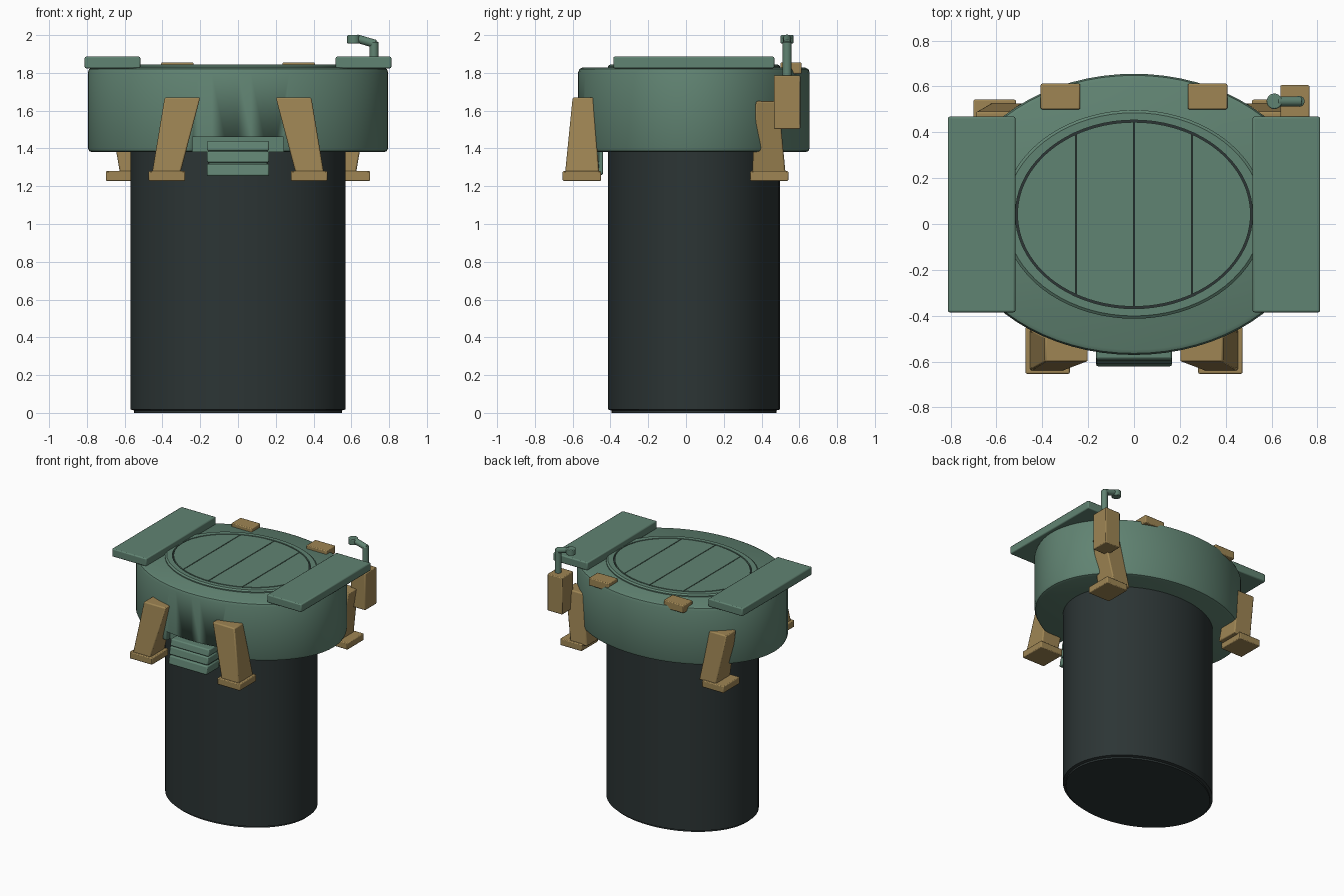
import bpy, bmesh, math
from mathutils import Vector

if "Cube" in bpy.data.objects:
    bpy.data.objects.remove(bpy.data.objects["Cube"])

CY = 0.042  # shared centre line of the oval body


def material(name, col):
    m = bpy.data.materials.new(name)
    m.diffuse_color = (*col, 1)
    m.use_nodes = True
    m.node_tree.nodes["Principled BSDF"].inputs["Base Color"].default_value = m.diffuse_color
    return m


GREEN = material("muted_green", (0.118, 0.227, 0.168))
TAN = material("tan", (0.342, 0.235, 0.088))
DARK = material("charcoal", (0.025, 0.035, 0.035))


def finish(name, bm, mat, bevel=0, smooth=True):
    bmesh.ops.recalc_face_normals(bm, faces=bm.faces[:])
    me = bpy.data.meshes.new(name)
    bm.to_mesh(me)
    bm.free()
    ob = bpy.data.objects.new(name, me)
    bpy.context.collection.objects.link(ob)
    me.materials.append(mat)
    if bevel:
        mod = ob.modifiers.new("soft_edges", 'BEVEL')
        mod.width, mod.segments = bevel, 2
        mod.limit_method, mod.angle_limit = 'ANGLE', math.radians(40)
    if smooth:
        bpy.ops.object.select_all(action='DESELECT')
        ob.select_set(True)
        bpy.context.view_layer.objects.active = ob
        bpy.ops.object.shade_smooth_by_angle(angle=math.radians(35))
    return ob


def oval(name, profile, mat, n=72, closed=False):
    """Oval lathe: profile of (rx, ry, z); open profiles are capped."""
    bm = bmesh.new()
    rings = [[bm.verts.new((rx * math.cos(2 * math.pi * i / n),
                            CY + ry * math.sin(2 * math.pi * i / n), z))
              for i in range(n)] for rx, ry, z in profile]
    pairs = list(zip(rings, rings[1:]))
    if closed:
        pairs.append((rings[-1], rings[0]))
    else:
        bm.faces.new(rings[0])
        bm.faces.new(rings[-1])
    for a, b in pairs:
        for i in range(n):
            j = (i + 1) % n
            bm.faces.new((a[i], a[j], b[j], b[i]))
    return finish(name, bm, mat)


def taper(name, low, high, z0, z1, mat, bevel=0.008):
    """Block between two rectangles (x0, x1, y0, y1) at heights z0 and z1."""
    bm = bmesh.new()
    a, b = [[bm.verts.new(p) for p in ((x0, y0, z), (x1, y0, z), (x1, y1, z), (x0, y1, z))]
            for (x0, x1, y0, y1), z in ((low, z0), (high, z1))]
    bm.faces.new(a)
    bm.faces.new(b)
    for i in range(4):
        j = (i + 1) % 4
        bm.faces.new((a[i], a[j], b[j], b[i]))
    return finish(name, bm, mat, bevel)


def box(name, x0, x1, y0, y1, z0, z1, mat, bevel=0.006):
    return taper(name, (x0, x1, y0, y1), (x0, x1, y0, y1), z0, z1, mat, bevel)


def rod(name, p, q, r, mat, bevel=0):
    p, q = Vector(p), Vector(q)
    bm = bmesh.new()
    bmesh.ops.create_cone(bm, cap_ends=True, segments=20, radius1=r, radius2=r, depth=(q - p).length)
    rot = Vector((0, 0, 1)).rotation_difference(q - p)
    for v in bm.verts:
        v.co = rot @ v.co + (p + q) / 2
    return finish(name, bm, mat, bevel)


def mirrored(rect, s):
    xs = sorted((rect[0] * s, rect[1] * s))
    return (*xs, *rect[2:])


# Dark drum
oval("drum", [(0.55, 0.437, 0), (0.55, 0.437, 0.013), (0.57, 0.456, 0.018), (0.57, 0.456, 1.42)], DARK)

# Wide oval collar with rounded rims, notched at the front
collar = oval("collar", [(0.772, 0.590, 1.38), (0.788, 0.606, 1.386), (0.795, 0.613, 1.402),
                         (0.795, 0.613, 1.802), (0.788, 0.606, 1.820), (0.772, 0.590, 1.828)], GREEN)
cutter = box("notch_cutter", -0.24, 0.24, -0.8, -0.49, 1.3, 1.46, GREEN, 0)
cutter.hide_render = True
cutter.hide_set(True)
cut = collar.modifiers.new("notch", 'BOOLEAN')
cut.operation, cut.object, cut.solver = 'DIFFERENCE', cutter, 'EXACT'

# Raised ring and the dark groove floor inside it
oval("hatch_ring", [(0.572, 0.455, 1.82), (0.572, 0.455, 1.836), (0.560, 0.443, 1.845),
                    (0.517, 0.411, 1.845), (0.517, 0.411, 1.82)], GREEN, closed=True)
oval("groove_floor", [(0.518, 0.412, 1.825), (0.518, 0.412, 1.831)], DARK)

# Hatch split into four panels with narrow gaps
edges = (-0.6, -0.253, 0, 0.253, 0.6)
for k, (lo, hi) in enumerate(zip(edges, edges[1:])):
    bm = bmesh.new()
    bmesh.ops.create_cone(bm, cap_ends=True, segments=96, radius1=1, radius2=1, depth=0.02)
    for v in bm.verts:
        v.co = Vector((v.co.x * 0.508, CY + v.co.y * 0.402, v.co.z + 1.835))
    for x, side in ((lo + 0.003, -1), (hi - 0.003, 1)):
        bmesh.ops.bisect_plane(bm, geom=bm.verts[:] + bm.edges[:] + bm.faces[:],
                               plane_co=(x, 0, 0), plane_no=(side, 0, 0), clear_outer=True)
    bmesh.ops.holes_fill(bm, edges=[e for e in bm.edges if e.is_boundary], sides=0)
    finish(f"hatch_panel_{k + 1}", bm, GREEN)

# Parts paired left and right
for s, side in ((-1, "left"), (1, "right")):
    box(f"side_plate_{side}", *mirrored((0.517, 0.812, -0.385, 0.468), s), 1.824, 1.886, GREEN, 0.008)
    box(f"rear_tab_{side}", *mirrored((0.235, 0.407, 0.50, 0.612), s), 1.795, 1.855, TAN)
    # Front clamp
    foot = mirrored((0.28, 0.473, -0.653, -0.45), s)
    box(f"front_foot_{side}", *foot, 1.228, 1.28, TAN)
    taper(f"front_leg_{side}", mirrored((0.305, 0.455, -0.640, -0.46), s),
          mirrored((0.20, 0.388, -0.600, -0.49), s), 1.27, 1.67, TAN)
    # Rear clamp
    foot = mirrored((0.515, 0.70, 0.34, 0.542), s)
    box(f"rear_foot_{side}", *foot, 1.228, 1.28, TAN)
    taper(f"rear_leg_{side}", mirrored((0.48, 0.625, 0.35, 0.527), s),
          mirrored((0.54, 0.69, 0.37, 0.49), s), 1.27, 1.65, TAN)

# Stepped louvre at the front
box("louvre_back", -0.155, 0.155, -0.585, -0.44, 1.26, 1.435, GREEN)
for k, (z0, z1, y) in enumerate(((1.255, 1.318, -0.622), (1.326, 1.384, -0.612), (1.388, 1.44, -0.600))):
    taper(f"louvre_{k + 1}", (-0.165, 0.165, y, -0.46), (-0.165, 0.165, y + 0.012, -0.46), z0, z1, GREEN)

# Periscope on its box
box("periscope_box", 0.638, 0.765, 0.465, 0.605, 1.503, 1.787, TAN)
rod("periscope_mast", (0.72, 0.535, 1.77), (0.72, 0.535, 1.965), 0.024, GREEN, 0.005)
rod("periscope_arm", (0.728, 0.535, 1.953), (0.625, 0.535, 1.983), 0.022, GREEN, 0.005)
rod("periscope_head", (0.612, 0.535, 1.955), (0.612, 0.535, 2.0), 0.034, GREEN, 0.005)
